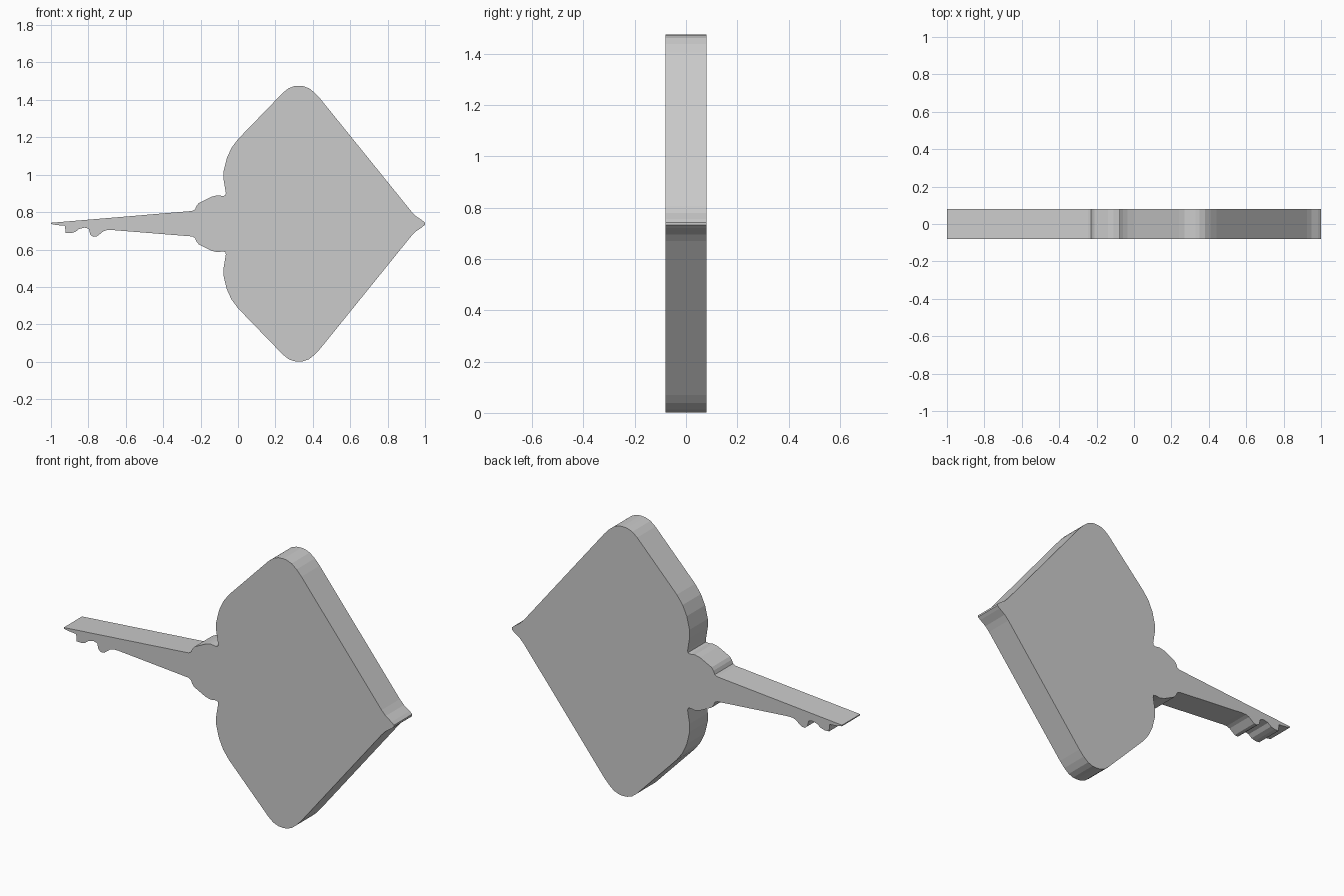
import bpy, bmesh

MID = 0.738      # height of the symmetry line
HALF = 0.079     # half thickness

# Upper half of the body, nose to tail root: (x, height above the symmetry line)
half_body = [
    (1.0, 0.005), (0.985, 0.018), (0.95, 0.042), (0.925, 0.068),
    (0.44, 0.668), (0.41, 0.70), (0.38, 0.724), (0.35, 0.735),
    (0.33, 0.737), (0.30, 0.735), (0.27, 0.724), (0.24, 0.70),
    (0.0, 0.452), (-0.035, 0.405), (-0.06, 0.35), (-0.077, 0.28),
    (-0.077, 0.235), (-0.065, 0.165), (-0.067, 0.152), (-0.08, 0.148),
    (-0.11, 0.152), (-0.14, 0.145), (-0.21, 0.11), (-0.222, 0.095),
    (-0.23, 0.076), (-0.245, 0.068),
]

# Tail tip and the barbs on its underside, listed from tip back to root
tail = [
    (-1.0, 0.743), (-1.0, 0.737), (-0.97, 0.731), (-0.925, 0.727),
    (-0.922, 0.688), (-0.895, 0.687), (-0.87, 0.694), (-0.85, 0.71),
    (-0.82, 0.717), (-0.798, 0.711), (-0.79, 0.68), (-0.775, 0.668),
    (-0.755, 0.67), (-0.72, 0.697), (-0.70, 0.704), (-0.67, 0.704),
]

upper = [(x, MID + h) for x, h in half_body]
lower = [(x, MID - h) for x, h in reversed(half_body)]
outline = upper + tail + lower

# Flat ray silhouette extruded through its thickness
bm = bmesh.new()
face = bm.faces.new([bm.verts.new((x, -HALF, z)) for x, z in outline])
result = bmesh.ops.extrude_face_region(bm, geom=[face], use_keep_orig=True)
moved = [g for g in result["geom"] if isinstance(g, bmesh.types.BMVert)]
bmesh.ops.translate(bm, verts=moved, vec=(0, 2 * HALF, 0))
bmesh.ops.recalc_face_normals(bm, faces=bm.faces)

mesh = bpy.data.meshes.new("ray_body")
bm.to_mesh(mesh)
bm.free()
bpy.context.collection.objects.link(bpy.data.objects.new("ray_body", mesh))
